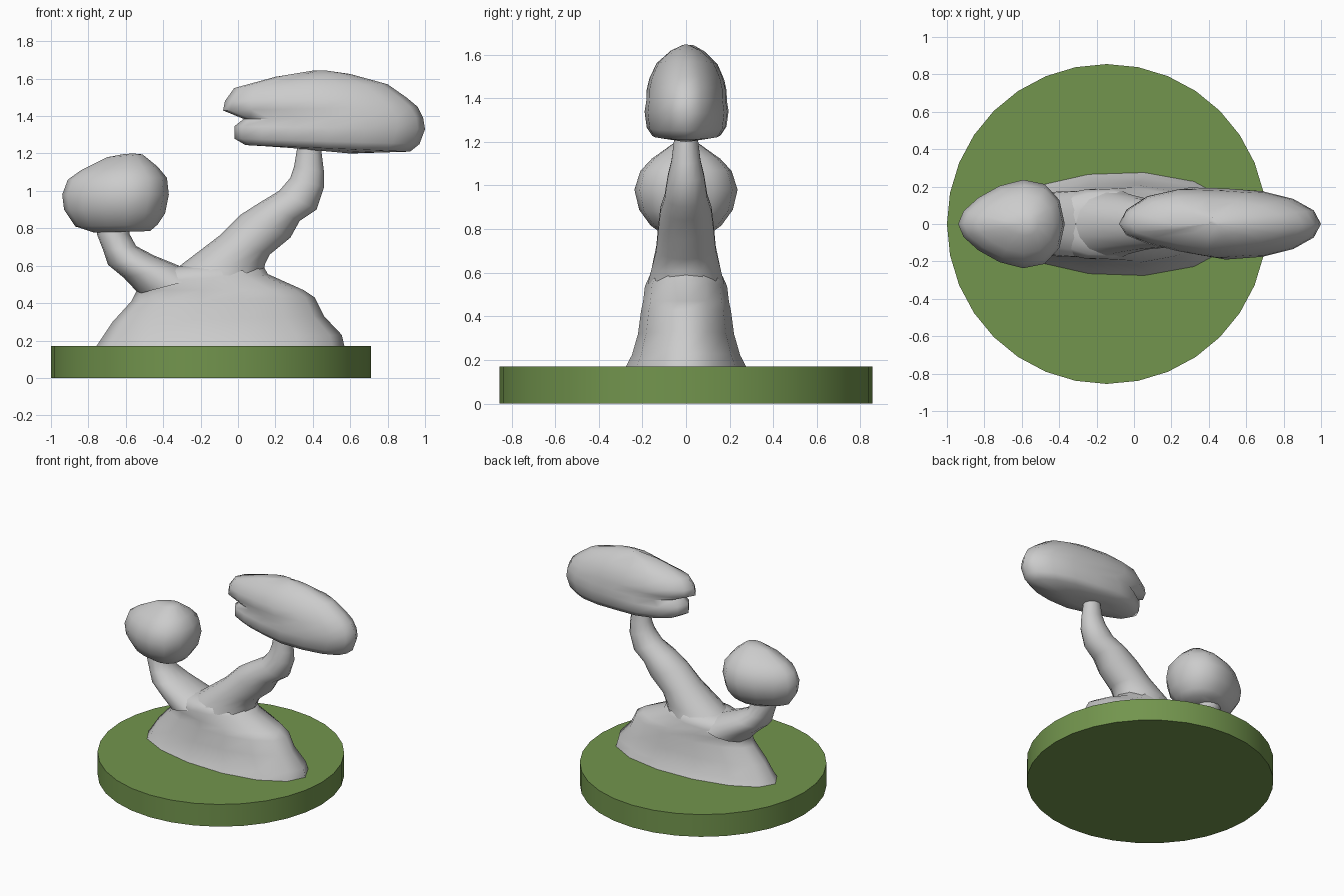
import bpy, bmesh, math
from mathutils import Vector


def finish(obj, angle):
    bpy.ops.object.select_all(action='DESELECT')
    obj.select_set(True)
    bpy.context.view_layer.objects.active = obj
    bpy.ops.object.shade_smooth_by_angle(angle=math.radians(angle))


def loft(name, sections, egg=0.0, skew=0.0, sides=14):
    """Skin oval rings; each section is left x, z, right x, z, half depth."""
    bm = bmesh.new()
    rings = []
    for x0, z0, x1, z1, depth in sections:
        a, b = Vector((x0, 0, z0)), Vector((x1, 0, z1))
        mid, half = (a + b) / 2, (b - a) / 2
        ring = []
        for i in range(sides):
            t = 2 * math.pi * i / sides
            c, s = math.cos(t), math.sin(t)
            y = depth * s * (1 + egg * c) + skew * max(0, -c) * s * s
            ring.append(bm.verts.new(mid + half * c + Vector((0, y, 0))))
        rings.append(ring)
    for r0, r1 in zip(rings, rings[1:]):
        for i in range(sides):
            j = (i + 1) % sides
            bm.faces.new((r0[i], r0[j], r1[j], r1[i]))
    bm.faces.new(rings[0][::-1])
    bm.faces.new(rings[-1])
    bmesh.ops.recalc_face_normals(bm, faces=bm.faces)
    mesh = bpy.data.meshes.new(name)
    bm.to_mesh(mesh)
    bm.free()
    obj = bpy.data.objects.new(name, mesh)
    bpy.context.collection.objects.link(obj)
    finish(obj, 60)
    return obj


# Round green base
bpy.ops.mesh.primitive_cylinder_add(vertices=32, radius=0.855, depth=0.17,
                                    location=(-0.145, 0, 0.085))
base = bpy.context.object
base.name = "round_base"
green = bpy.data.materials.new("green")
green.diffuse_color = (0.17, 0.30, 0.075, 1)
base.data.materials.append(green)
finish(base, 30)

# Flared root mound
loft("root_mound", [
    (-0.76, 0.165, 0.57, 0.165, 0.28), (-0.73, 0.21, 0.555, 0.23, 0.25),
    (-0.67, 0.30, 0.46, 0.33, 0.222), (-0.57, 0.41, 0.41, 0.43, 0.208),
    (-0.54, 0.47, 0.35, 0.47, 0.198), (-0.56, 0.51, 0.16, 0.555, 0.19),
    (-0.48, 0.57, 0.14, 0.59, 0.17), (-0.36, 0.595, 0.06, 0.62, 0.10),
], egg=0.08)

# Short left trunk
loft("left_trunk", [
    (-0.53, 0.45, -0.15, 0.55, 0.18), (-0.61, 0.535, -0.31, 0.598, 0.17),
    (-0.695, 0.605, -0.45, 0.655, 0.14), (-0.72, 0.68, -0.545, 0.705, 0.11),
    (-0.755, 0.77, -0.58, 0.77, 0.09), (-0.75, 0.86, -0.58, 0.86, 0.08),
])

# Tall right trunk
loft("right_trunk", [
    (-0.36, 0.56, 0.13, 0.54, 0.18), (-0.31, 0.60, 0.145, 0.61, 0.165),
    (-0.10, 0.76, 0.17, 0.66, 0.14), (0.01, 0.87, 0.28, 0.75, 0.13),
    (0.12, 0.94, 0.33, 0.84, 0.12), (0.22, 1.00, 0.42, 0.90, 0.10),
    (0.28, 1.07, 0.46, 1.02, 0.085), (0.30, 1.13, 0.46, 1.10, 0.068),
    (0.315, 1.22, 0.445, 1.22, 0.055), (0.32, 1.30, 0.44, 1.30, 0.05),
])

# Small rounded crown, deepest toward its inner end
loft("left_crown", [
    (-0.77, 0.777, -0.47, 0.785, 0.11), (-0.87, 0.81, -0.43, 0.82, 0.155),
    (-0.93, 0.90, -0.39, 0.88, 0.205), (-0.94, 0.98, -0.37, 0.98, 0.226),
    (-0.91, 1.06, -0.38, 1.07, 0.20), (-0.84, 1.11, -0.43, 1.13, 0.15),
    (-0.70, 1.18, -0.51, 1.195, 0.06), (-0.61, 1.197, -0.56, 1.20, 0.015),
], egg=0.33)

# Large flat crown with a notch at its inner end
loft("right_crown", [
    (0.22, 1.235, 0.60, 1.20, 0.06), (0.04, 1.245, 0.92, 1.21, 0.155),
    (-0.02, 1.28, 0.97, 1.25, 0.18), (-0.02, 1.345, 1.0, 1.33, 0.19),
    (0.03, 1.385, 0.99, 1.39, 0.182), (-0.08, 1.43, 0.96, 1.45, 0.18),
    (-0.07, 1.48, 0.90, 1.50, 0.168), (-0.02, 1.55, 0.80, 1.57, 0.135),
    (0.20, 1.61, 0.60, 1.625, 0.07), (0.40, 1.643, 0.46, 1.645, 0.015),
], skew=0.06, sides=16)
